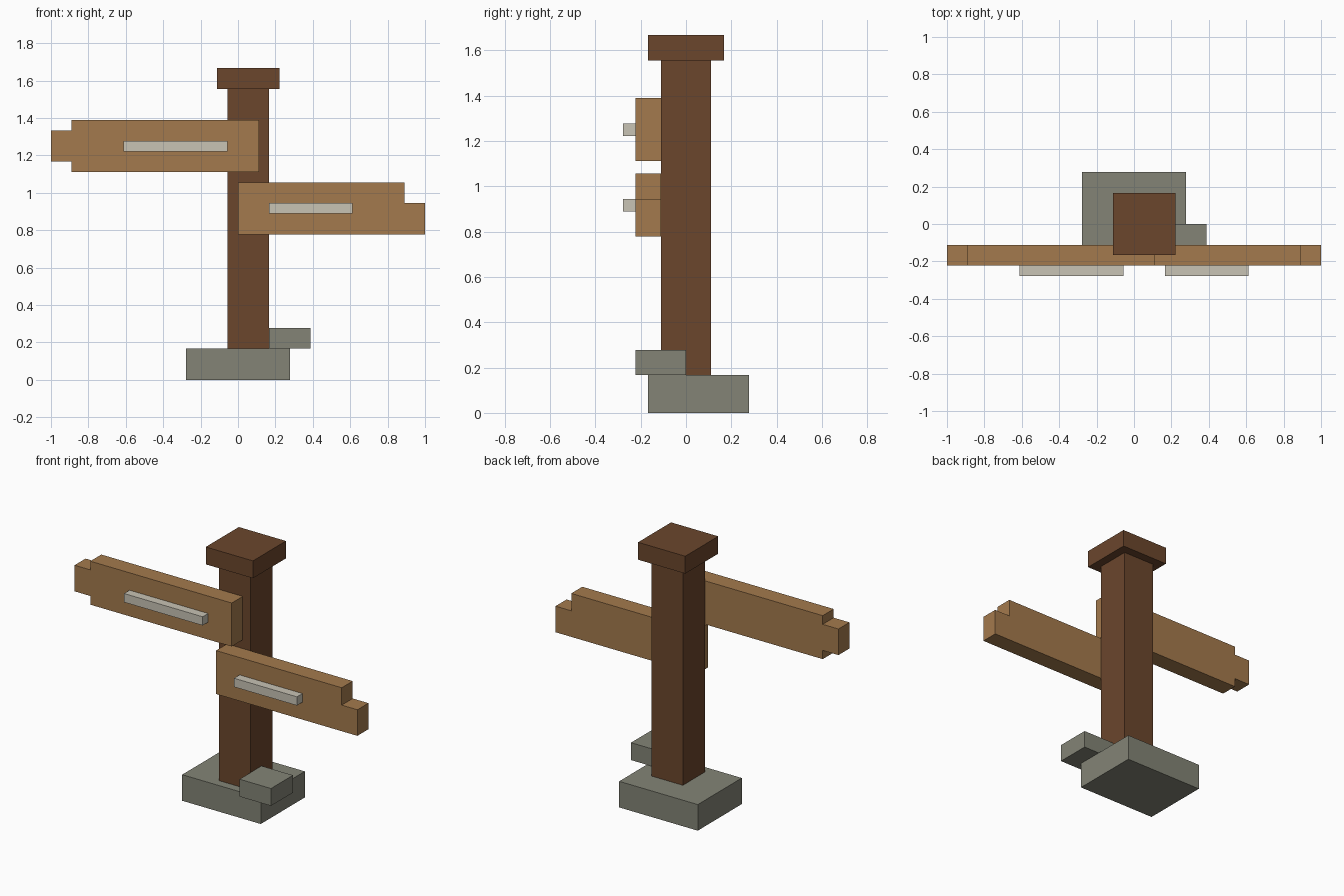
import bpy
import bmesh

U = 2 / 36  # one block unit: the whole model is 36 units wide

if "Cube" in bpy.data.objects:
    bpy.data.objects.remove(bpy.data.objects["Cube"], do_unlink=True)


def material(name, rgb):
    """Flat material from an sRGB colour, stored as linear values."""
    linear = [(c / 255 / 12.92) if c < 11 else ((c / 255 + 0.055) / 1.055) ** 2.4 for c in rgb]
    mat = bpy.data.materials.new(name)
    mat.use_nodes = True
    mat.diffuse_color = (*linear, 1)
    mat.node_tree.nodes["Principled BSDF"].inputs["Base Color"].default_value = (*linear, 1)
    return mat


def prism(name, outline, y0, y1, mat):
    """Extrude an x-z outline, given in units, from y0 back to y1."""
    bm = bmesh.new()
    face = bm.faces.new([bm.verts.new((x * U, y0 * U, z * U)) for x, z in outline])
    extruded = bmesh.ops.extrude_face_region(bm, geom=[face])["geom"]
    moved = [v for v in extruded if isinstance(v, bmesh.types.BMVert)]
    bmesh.ops.translate(bm, verts=moved, vec=(0, (y1 - y0) * U, 0))
    bmesh.ops.recalc_face_normals(bm, faces=bm.faces)
    mesh = bpy.data.meshes.new(name)
    bm.to_mesh(mesh)
    bm.free()
    mesh.materials.append(mat)
    obj = bpy.data.objects.new(name, mesh)
    bpy.context.collection.objects.link(obj)
    return obj


def box(name, x, y, z, mat):
    outline = [(x[0], z[0]), (x[1], z[0]), (x[1], z[1]), (x[0], z[1])]
    return prism(name, outline, y[0], y[1], mat)


dark_wood = material("dark wood", (107, 70, 44))
light_wood = material("light wood", (164, 122, 77))
stone = material("grey stone", (131, 132, 118))
pale = material("pale marking", (200, 195, 181))

# Stone footing and the loose stone resting on it
box("stone_base", (-5, 5), (-3, 5), (0, 3), stone)
box("small_stone", (3, 7), (-4, 0), (3, 5), stone)

# Post, sunk into the footing, with its cap
box("post", (-1, 3), (-2, 2), (0.1, 28), dark_wood)
box("post_cap", (-2, 4), (-3, 3), (28, 30), dark_wood)

# Upper board, with a centred tip pointing right
prism("upper_board", [(2, 20), (2, 25), (-16, 25), (-16, 24), (-18, 24),
                      (-18, 21), (-16, 21), (-16, 20)], -4, -2, light_wood)

# Lower board, with a tip flush with its bottom edge pointing left
prism("lower_board", [(0, 14), (18, 14), (18, 17), (16, 17), (16, 19), (0, 19)],
      -4, -2, light_wood)

# Raised pale strips on the board fronts
box("upper_strip", (-11, -1), (-5, -4), (22, 23), pale)
box("lower_strip", (3, 11), (-5, -4), (16, 17), pale)
